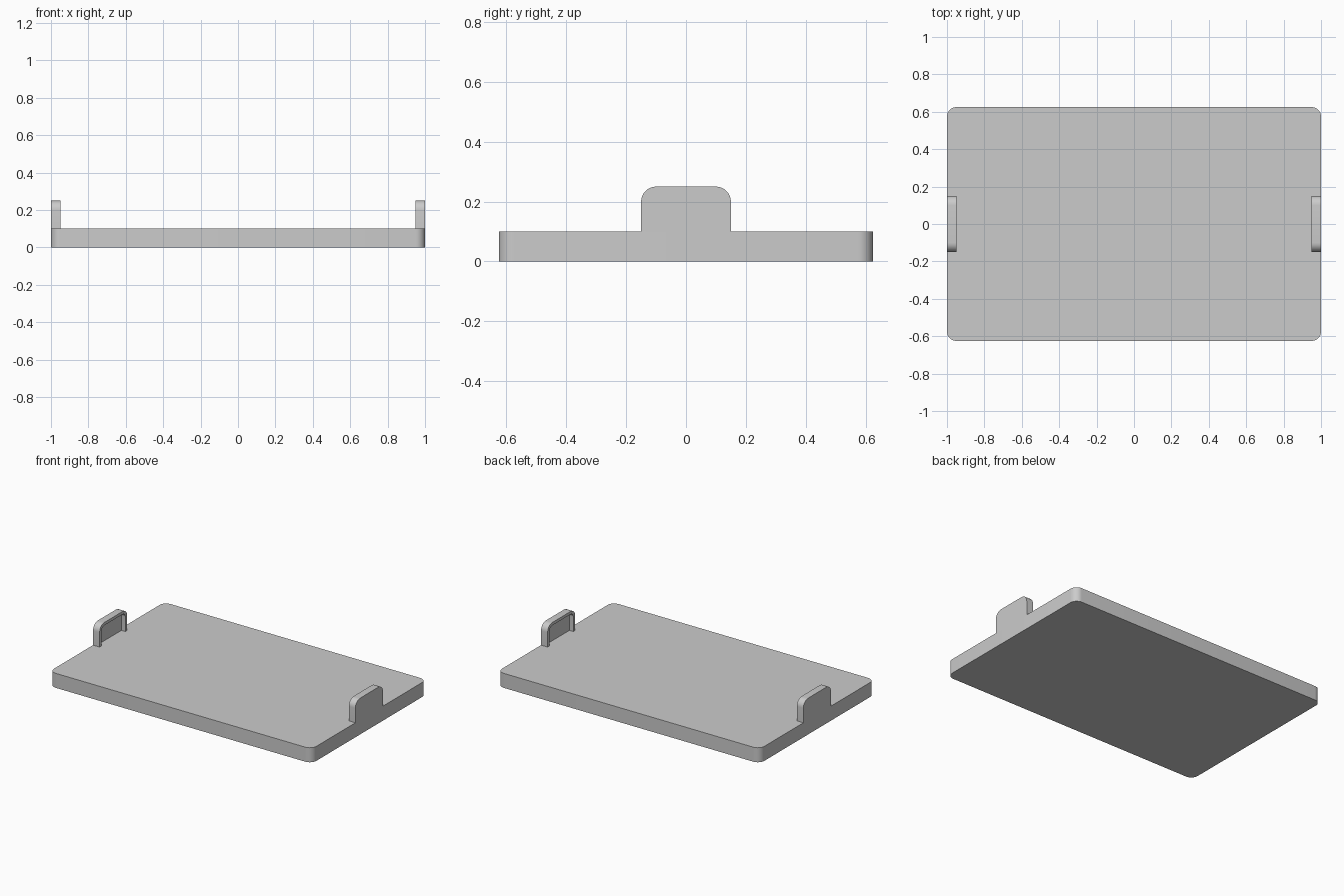
import bpy
import bmesh
from math import cos, sin, pi, radians

cube = bpy.data.objects.get("Cube")
if cube:
    bpy.data.objects.remove(cube)

grey = bpy.data.materials.new("light_grey")
grey.use_nodes = True
colour = (0.6, 0.6, 0.6, 1)
grey.diffuse_color = colour
grey.node_tree.nodes["Principled BSDF"].inputs["Base Color"].default_value = colour


def arc(cx, cy, r, start, steps=8):
    """Quarter circle, counter-clockwise from the start angle."""
    angles = [start + pi / 2 * i / steps for i in range(steps + 1)]
    return [(cx + r * cos(a), cy + r * sin(a)) for a in angles]


def arch(half, bottom, top, r):
    """Upright outline with two rounded top corners, from right foot to left."""
    return ([(half, bottom)] + arc(half - r, top - r, r, 0)
            + arc(r - half, top - r, r, pi / 2) + [(-half, bottom)])


def extrude(name, outline, offset):
    bm = bmesh.new()
    face = bm.faces.new([bm.verts.new(p) for p in outline])
    new = bmesh.ops.extrude_face_region(bm, geom=[face])["geom"]
    moved = [v for v in new if isinstance(v, bmesh.types.BMVert)]
    bmesh.ops.translate(bm, verts=moved, vec=offset)
    bmesh.ops.recalc_face_normals(bm, faces=bm.faces)
    mesh = bpy.data.meshes.new(name)
    bm.to_mesh(mesh)
    bm.free()
    obj = bpy.data.objects.new(name, mesh)
    bpy.context.collection.objects.link(obj)
    mesh.materials.append(grey)
    bpy.ops.object.select_all(action="DESELECT")
    obj.select_set(True)
    bpy.context.view_layer.objects.active = obj
    bpy.ops.object.shade_smooth_by_angle(angle=radians(30))
    return obj


# Tray board with rounded corners
HX, HY, H, R = 1.0, 0.625, 0.1, 0.05
board = (arc(HX - R, HY - R, R, 0) + arc(R - HX, HY - R, R, pi / 2)
         + arc(R - HX, R - HY, R, pi) + arc(HX - R, R - HY, R, 1.5 * pi))
extrude("tray_board", [(x, y, 0) for x, y in board], (0, 0, H))

# Handles: a flat outer panel with a raised rim round the inner recess
RIM, PANEL, RIM_DEPTH = 0.02, 0.02, 0.03
outer = arch(0.15, H, 0.25, 0.05)
inner = arch(0.15 - RIM, H, 0.25 - RIM, 0.05 - RIM)
for side, s in (("left", 1), ("right", -1)):
    extrude(side + "_handle_panel", [(s * HX, y, z) for y, z in outer],
            (-s * PANEL, 0, 0))
    extrude(side + "_handle_rim",
            [(s * (HX - PANEL), y, z) for y, z in outer + inner[::-1]],
            (-s * RIM_DEPTH, 0, 0))
